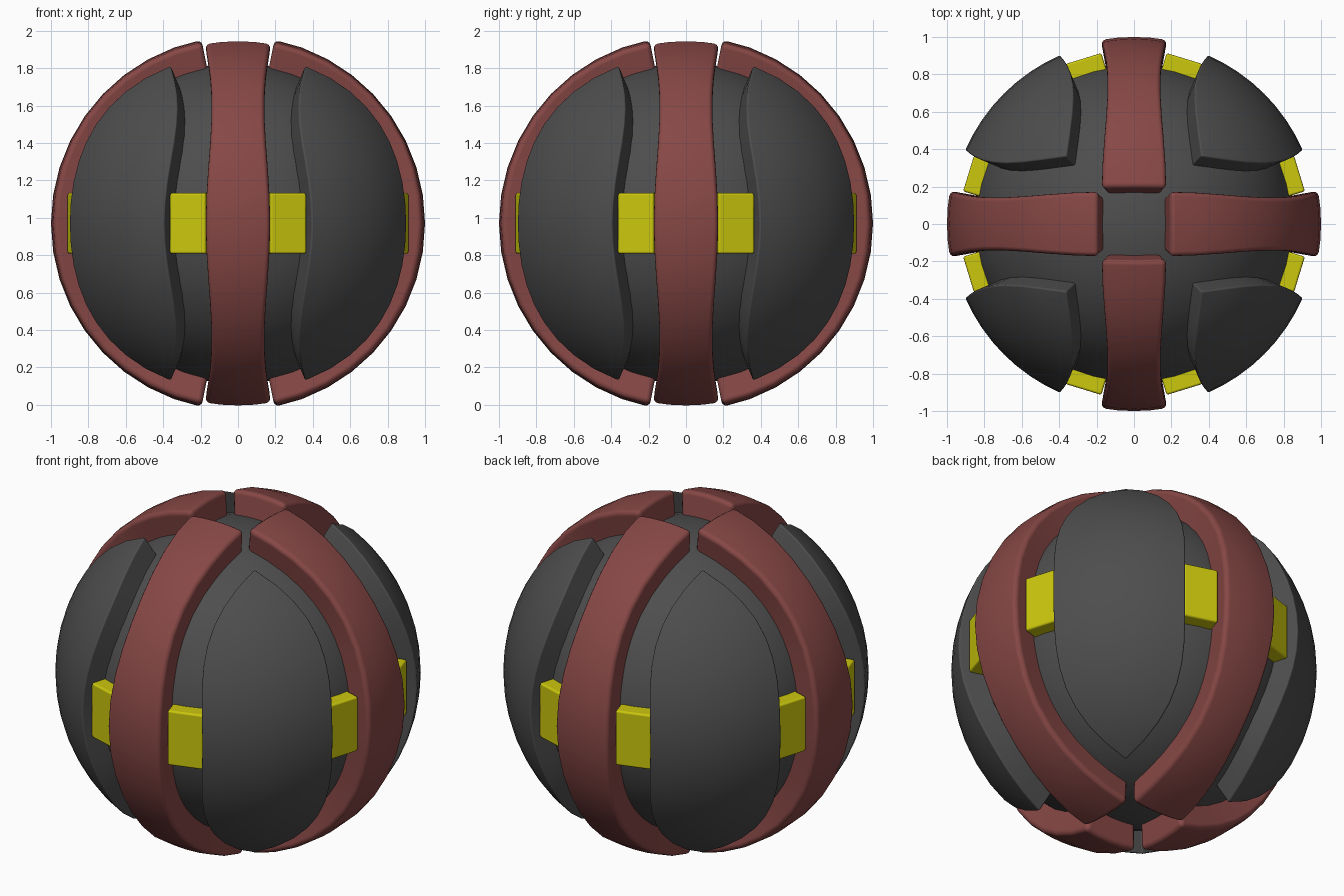
import bpy, bmesh, math
from mathutils import Vector, Matrix

if "Cube" in bpy.data.objects:
    bpy.data.objects.remove(bpy.data.objects["Cube"])

CZ = 0.97          # height of the ball centre


def material(name, rgb):
    m = bpy.data.materials.new(name)
    m.diffuse_color = (*rgb, 1)
    m.use_nodes = True
    m.node_tree.nodes["Principled BSDF"].inputs["Base Color"].default_value = m.diffuse_color
    return m


GREY = material("dark_grey", (0.075, 0.075, 0.075))
RED = material("dull_red", (0.24, 0.064, 0.06))
YELLOW = material("yellow", (0.60, 0.57, 0.004))


def finish(bm, name, mat, turn=0.0, bevel=0.0):
    bmesh.ops.recalc_face_normals(bm, faces=bm.faces)
    bm.transform(Matrix.Translation((0, 0, CZ)) @ Matrix.Rotation(turn, 4, 'Z'))
    me = bpy.data.meshes.new(name)
    bm.to_mesh(me)
    bm.free()
    me.materials.append(mat)
    me.shade_smooth()
    me.set_sharp_from_angle(angle=math.radians(50))
    ob = bpy.data.objects.new(name, me)
    bpy.context.collection.objects.link(ob)
    if bevel:
        b = ob.modifiers.new("bevel", 'BEVEL')
        b.width, b.segments = bevel, 3
        b.limit_method, b.angle_limit = 'ANGLE', math.radians(50)
        b.harden_normals = True
    return ob


def shell(direction, rows, cols, outer, inner):
    """Solid slab of a sphere: direction(u, v) for u, v in -1..1."""
    bm = bmesh.new()
    grids = []
    for r in (outer, inner):
        grids.append([[bm.verts.new(direction(2 * i / rows - 1, 2 * j / cols - 1) * r)
                       for j in range(cols + 1)] for i in range(rows + 1)])
    for g in grids:
        for i in range(rows):
            for j in range(cols):
                bm.faces.new((g[i][j], g[i][j + 1], g[i + 1][j + 1], g[i + 1][j]))
    o, n = grids
    for i in range(rows):
        for j in (0, cols):
            bm.faces.new((o[i][j], o[i + 1][j], n[i + 1][j], n[i][j]))
    for j in range(cols):
        for i in (0, rows):
            bm.faces.new((o[i][j], o[i][j + 1], n[i][j + 1], n[i][j]))
    bmesh.ops.remove_doubles(bm, verts=bm.verts, dist=0.0005)
    return bm


# red band: meridian strip with a waist above and below the equator
def band_dir(u, v):
    lat = u * math.acos(0.195)
    x = v * (0.161 + 0.016 * math.cos(lat * 4.5))
    rho = math.sqrt(1 - x * x)
    return Vector((x, -rho * math.cos(lat), rho * math.sin(lat)))


# grey panel: lens between two neighbouring bands
TIP = math.radians(58.8)


def panel_dir(u, v):
    lat = u * TIP
    edge = (0.360 + 0.035 * math.cos(lat * 4.6)) / 0.985
    az = min(math.asin(min(1, edge / math.cos(lat))), math.pi / 4)
    if abs(u) > 0.999:
        az = math.pi / 4
    a = math.pi / 4 + v * (math.pi / 4 - az)
    return Vector((math.cos(lat) * math.cos(a), math.cos(lat) * math.sin(a), math.sin(lat)))


# inner ball
bm = bmesh.new()
bmesh.ops.create_uvsphere(bm, u_segments=48, v_segments=24, radius=0.86)
finish(bm, "core_ball", GREY)

for k in range(4):
    turn = k * math.pi / 2
    finish(shell(band_dir, 18, 4, 1.0, 0.83), f"band_{k + 1}", RED, turn, 0.028)
    finish(shell(panel_dir, 18, 8, 0.985, 0.83), f"panel_{k + 1}", GREY, turn, 0.01)
    # yellow blocks on both sides of each band
    for side in (-1, 1):
        bm = bmesh.new()
        bmesh.ops.create_cube(bm, size=1, matrix=Matrix.Translation((0, -0.865, 0))
                              @ Matrix.Diagonal((0.20, 0.12, 0.325, 1)))
        finish(bm, f"block_{k + 1}_{'left' if side < 0 else 'right'}", YELLOW,
               turn + side * math.radians(17), 0.012)
